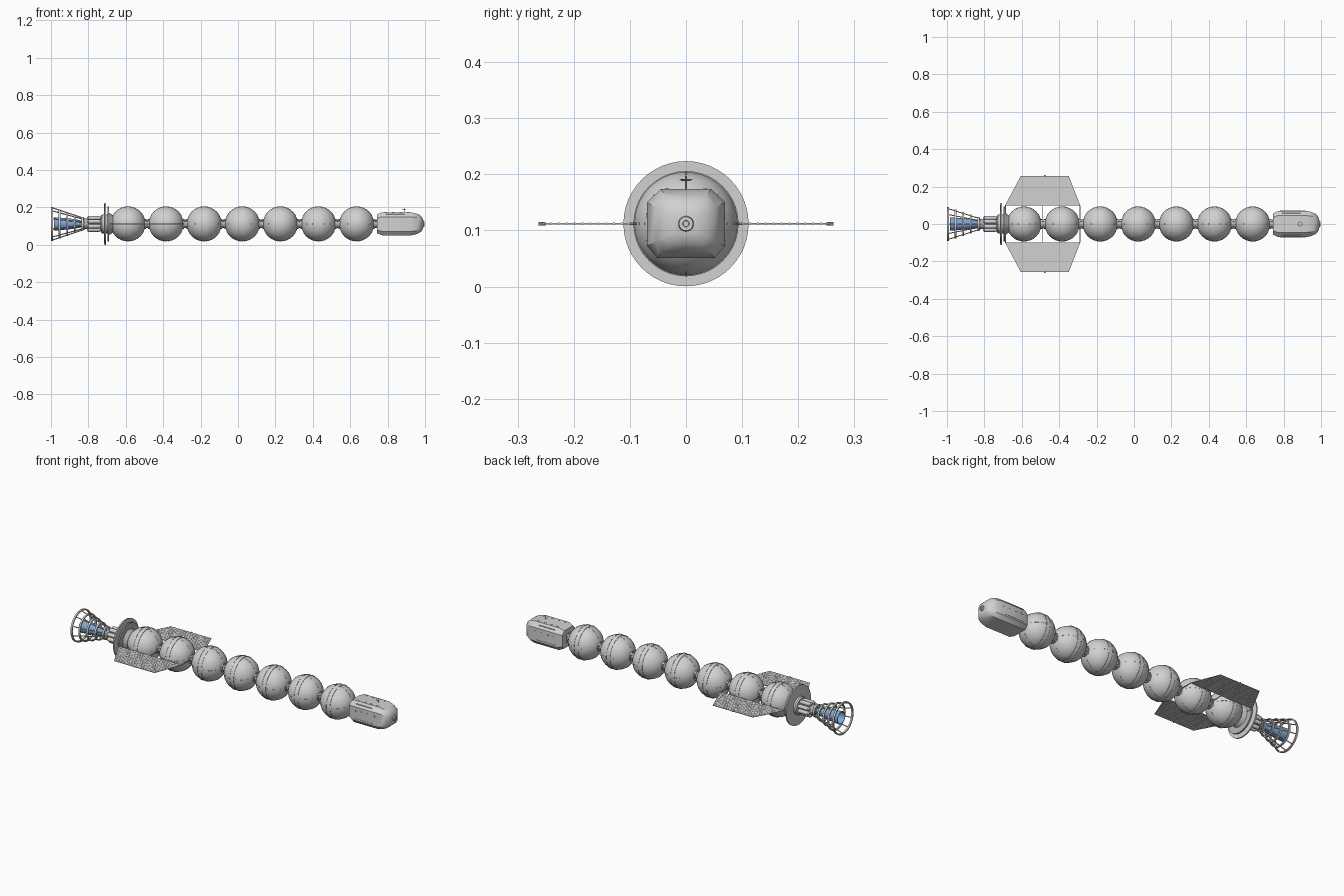
import bpy, bmesh, math
from mathutils import Vector, Matrix

if "Cube" in bpy.data.objects:
    bpy.data.objects.remove(bpy.data.objects["Cube"], do_unlink=True)

AXIS = 0.112


def material(name, rgb):
    m = bpy.data.materials.new(name)
    m.diffuse_color = (*rgb, 1)
    m.use_nodes = True
    m.node_tree.nodes["Principled BSDF"].inputs["Base Color"].default_value = (*rgb, 1)
    return m


HULL = material("hull grey", (0.64, 0.64, 0.64))
TRIM = material("trim grey", (0.46, 0.46, 0.46))
CREAM = material("strut cream", (0.7, 0.67, 0.54))
BLUE = material("nozzle blue", (0.22, 0.38, 0.66))


def finish(name, bm, mat, smooth=True):
    bmesh.ops.recalc_face_normals(bm, faces=bm.faces)
    mesh = bpy.data.meshes.new(name)
    bm.to_mesh(mesh)
    bm.free()
    ob = bpy.data.objects.new(name, mesh)
    bpy.context.collection.objects.link(ob)
    mesh.materials.append(mat)
    if smooth:
        bpy.ops.object.select_all(action="DESELECT")
        ob.select_set(True)
        bpy.context.view_layer.objects.active = ob
        bpy.ops.object.shade_smooth_by_angle(angle=math.radians(35))
    return ob


def loft(bm, loops, closed=False):
    """Skin equal-length loops of points; cap the ends or close the chain."""
    rings = [[bm.verts.new(p) for p in loop] for loop in loops]
    n = len(rings[0])
    pairs = list(zip(rings, rings[1:]))
    if closed:
        pairs.append((rings[-1], rings[0]))
    for a, b in pairs:
        for i in range(n):
            j = (i + 1) % n
            bm.faces.new((a[i], a[j], b[j], b[i]))
    if not closed:
        bm.faces.new(rings[0])
        bm.faces.new(rings[-1])


def circle(x, r, n, cy=0, cz=AXIS):
    return [(x, cy + r * math.cos(2 * math.pi * i / n), cz + r * math.sin(2 * math.pi * i / n))
            for i in range(n)]


def lathe(name, profile, mat, n=32, closed=False):
    bm = bmesh.new()
    loft(bm, [circle(x, r, n) for x, r in profile], closed)
    return finish(name, bm, mat)


def add_box(bm, centre, size, turn=0):
    """Box placed relative to the long axis, then turned about that axis."""
    m = (Matrix.Translation((0, 0, AXIS)) @ Matrix.Rotation(turn, 4, "X")
         @ Matrix.Translation(centre) @ Matrix.Diagonal((*size, 1)))
    bmesh.ops.create_cube(bm, size=1, matrix=m)


def add_rod(bm, a, b, r, n=8):
    a, b = Vector(a), Vector(b)
    d = b - a
    m = Matrix.Translation((a + b) / 2) @ d.to_track_quat("Z", "Y").to_matrix().to_4x4()
    bmesh.ops.create_cone(bm, cap_ends=True, segments=n, radius1=r, radius2=r,
                          depth=d.length, matrix=m)


def hoop(name, x, r, w, t, mat, n=40):
    """Flat band of width w and thickness t around the long axis."""
    return lathe(name, [(x - w / 2, r), (x + w / 2, r), (x + w / 2, r - t), (x - w / 2, r - t)],
                 mat, n, True)


# Chain of spherical tanks with seam bands, ribs and coupling collars
RADIUS, STEP, FIRST = 0.093, 0.2037, -0.588
for k in range(7):
    cx = FIRST + k * STEP
    bm = bmesh.new()
    bmesh.ops.create_uvsphere(bm, u_segments=40, v_segments=24, radius=RADIUS,
                              matrix=Matrix.Translation((cx, 0, AXIS)) @ Matrix.Rotation(math.pi / 2, 4, "Y"))
    finish(f"tank_{k + 1}", bm, HULL)
    for side in (-1, 1):
        hoop(f"tank_{k + 1}_seam_{'rear' if side < 0 else 'front'}", cx + side * 0.012, 0.0938, 0.004, 0.006, HULL)
    bm = bmesh.new()
    for q in range(4):
        for i in range(-5, 6):
            if i:
                m = (Matrix.Translation((cx, 0, AXIS)) @ Matrix.Rotation(q * math.pi / 2, 4, "X")
                     @ Matrix.Rotation(i * 0.2, 4, "Y") @ Matrix.Translation((0, 0, RADIUS))
                     @ Matrix.Diagonal((0.012, 0.004, 0.0015, 1)))
                bmesh.ops.create_cube(bm, size=1, matrix=m)
    finish(f"tank_{k + 1}_ribs", bm, HULL, False)
    cx += STEP / 2
    lathe(f"collar_{k + 1}", [(cx - 0.02, 0.026), (cx - 0.006, 0.026), (cx - 0.006, 0.02),
                              (cx + 0.006, 0.02), (cx + 0.006, 0.026), (cx + 0.02, 0.026)], TRIM)
    bm = bmesh.new()
    for q in range(4):
        add_box(bm, (cx, 0, 0.026), (0.034, 0.008, 0.005), (q + 0.5) * math.pi / 2)
    finish(f"collar_{k + 1}_clamps", bm, HULL, False)

# Command capsule: chamfered section tapering to a blunt nose
half = [(0.0, 0.062), (0.045, 0.062), (0.0695, 0.038), (0.0695, -0.04), (0.051, -0.061), (0.0, -0.061)]
section = half + [(-y, z) for y, z in half[-2:0:-1]]
stations = [(0.744, 0.82), (0.77, 1), (0.925, 1), (0.95, 0.92), (0.972, 0.77), (0.985, 0.56), (0.991, 0.3)]
bm = bmesh.new()
loft(bm, [[(x, y * s, AXIS + z * s) for y, z in section] for x, s in stations])
finish("capsule", bm, HULL)
lathe("nose_port", [(0.975, 0.018), (0.992, 0.0135), (0.998, 0.0125), (0.998, 0.006), (0.994, 0.005)], HULL, 20)

# Capsule hatches, ports and handrails
bm = bmesh.new()
for side in (-1, 1):
    for x in (0.79, 0.83, 0.87, 0.91):
        add_box(bm, (x, side * 0.07, 0.015), (0.012, 0.0025, 0.008))
        add_box(bm, (x, side * 0.034, 0.0625), (0.012, 0.006, 0.0025))
    add_box(bm, (0.84, side * 0.07, -0.03), (0.12, 0.0025, 0.002))
    add_box(bm, (0.84, side * 0.0575, 0.0505), (0.1, 0.003, 0.003))
finish("capsule_fittings", bm, HULL, False)

# Dish antenna on the capsule roof
bm = bmesh.new()
add_rod(bm, (0.888, 0, AXIS + 0.06), (0.888, 0, 0.197), 0.0015)
bmesh.ops.create_cone(bm, cap_ends=True, segments=24, radius1=0.007, radius2=0.0125, depth=0.004,
                      matrix=Matrix.Translation((0.888, 0, 0.19)))
finish("dish_antenna", bm, HULL)

# Rear shield disc with its stepped mounting plates
lathe("shield_disc", [(-0.716, 0.1), (-0.714, 0.1115), (-0.707, 0.1115), (-0.707, 0.1)], HULL, 48)
lathe("shield_front_plate", [(-0.707, 0.05), (-0.697, 0.05), (-0.697, 0.093), (-0.689, 0.093),
                             (-0.689, 0.06), (-0.668, 0.045)], TRIM, 40)
lathe("shield_rear_plate", [(-0.735, 0.03), (-0.733, 0.045), (-0.726, 0.05), (-0.715, 0.05)], HULL, 40)

# Engine block: core with a ring of small tanks
lathe("engine_core", [(-0.835, 0.02), (-0.82, 0.028), (-0.73, 0.028)], TRIM)
bm = bmesh.new()
for q in range(8):
    a = (q + 0.5) * math.pi / 4
    y, z = 0.034 * math.cos(a), AXIS + 0.034 * math.sin(a)
    loft(bm, [circle(x, r, 12, y, z) for x, r in
              ((-0.806, 0.006), (-0.8, 0.011), (-0.742, 0.011), (-0.733, 0.006))])
finish("engine_tanks", bm, HULL)

# Blue nozzle bell, open at the rear
lathe("nozzle", [(-0.825, 0.014), (-0.85, 0.021), (-0.90, 0.029), (-0.985, 0.036),
                 (-0.985, 0.033), (-0.90, 0.025), (-0.85, 0.016)], BLUE)


# Flared cage around the nozzle
def cage_radius(x):
    return 0.03 + 0.057 * (-0.825 - x) / 0.17


for i in range(5):
    x = -0.994 + i * 0.0405
    hoop(f"cage_ring_{i + 1}", x, cage_radius(x) + 0.004, 0.01, 0.007, HULL)
bm = bmesh.new()
for q in range(10):
    a = (q + 0.5) * math.pi / 5
    ends = [(x, cage_radius(x) * math.cos(a), AXIS + cage_radius(x) * math.sin(a)) for x in (-0.998, -0.82)]
    add_rod(bm, *ends, 0.003, 6)
finish("cage_struts", bm, CREAM)


# Solar panels with raised cell strips and support booms
def edge_x(y):
    t = (y - 0.098) / 0.159
    return -0.69 + 0.085 * t, -0.287 - 0.062 * t


for side, label in ((1, "left"), (-1, "right")):
    bm = bmesh.new()
    outline = [(x, y) for y, i in ((0.098, 0), (0.257, 0), (0.257, 1), (0.098, 1)) for x in [edge_x(y)[i]]]
    loft(bm, [[(x, side * y, AXIS + dz) for x, y in outline] for dz in (-0.0012, 0.0012)])
    finish(f"{label}_solar_panel", bm, HULL, False)
    bm = bmesh.new()
    for i in range(12):
        y = 0.1 + i * 0.0141
        x0, x1 = edge_x(y)
        add_box(bm, ((x0 + x1) / 2, side * y, 0), (x1 - x0, 0.003, 0.0038))
    for i in range(24):
        x = -0.68 + i * 0.0168
        top = min(0.257, 0.098 + 0.159 * min((x + 0.69) / 0.085, (-0.287 - x) / 0.062))
        add_box(bm, (x, side * (0.098 + top) / 2, 0), (0.0015, top - 0.098, 0.003))
    finish(f"{label}_panel_grid", bm, HULL, False)
    bm = bmesh.new()
    for x in (-0.688, -0.488, -0.289):
        add_rod(bm, (x, side * 0.02, AXIS), (x, side * 0.1, AXIS), 0.0025)
    add_rod(bm, (-0.477, side * 0.25, AXIS), (-0.477, side * 0.263, AXIS), 0.003)
    finish(f"{label}_panel_booms", bm, HULL)
